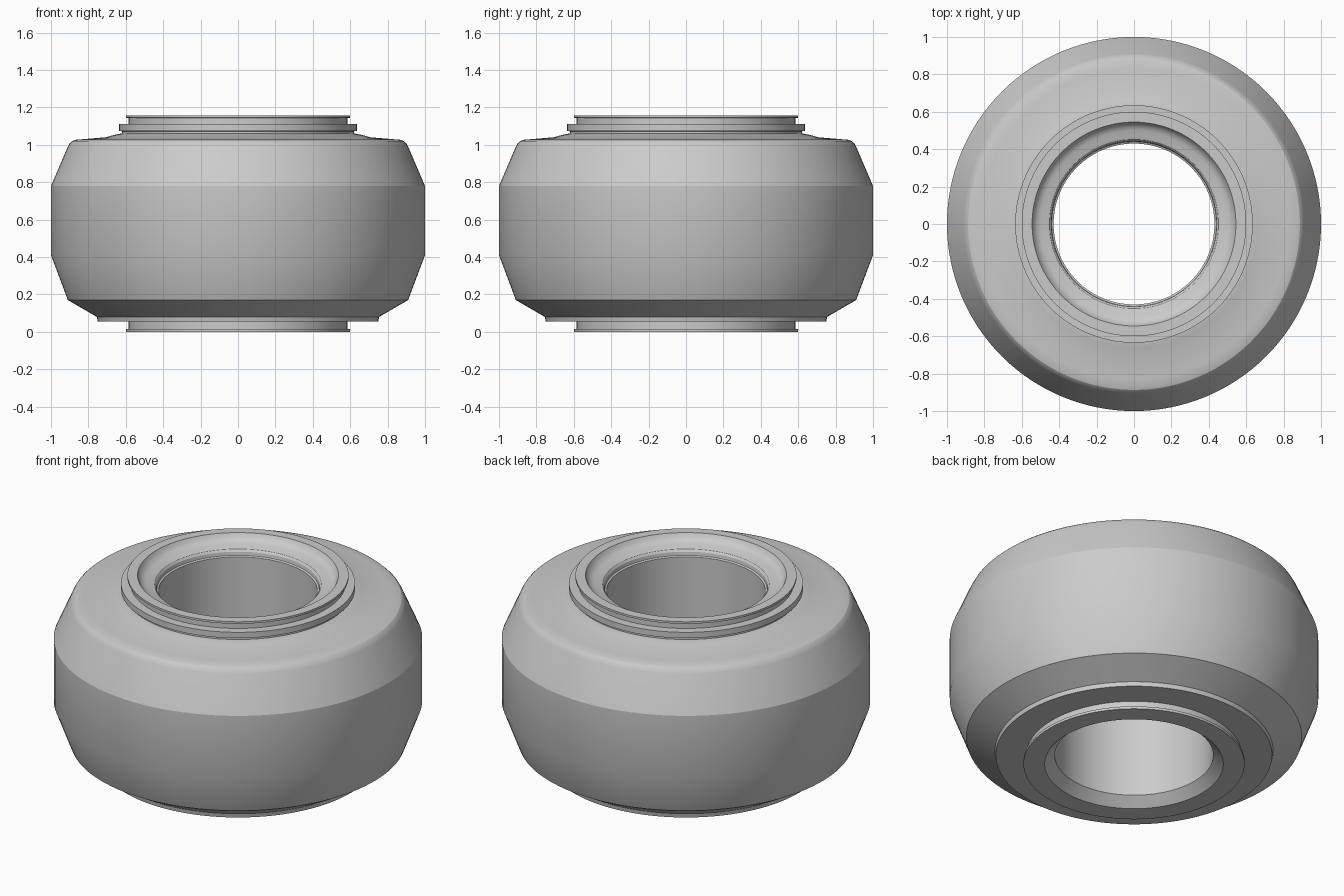
import bpy
import bmesh
from math import cos, sin, tau, radians

cube = bpy.data.objects.get("Cube")
if cube:
    bpy.data.objects.remove(cube, do_unlink=True)

SEGMENTS = 128

grey = bpy.data.materials.new("plain grey")
grey.use_nodes = True
grey.diffuse_color = (0.6, 0.6, 0.6, 1)
grey.node_tree.nodes["Principled BSDF"].inputs["Base Color"].default_value = grey.diffuse_color


def lathe(name, profile):
    """Turn a closed (radius, height) profile around the z axis."""
    bm = bmesh.new()
    rings = []
    for i in range(SEGMENTS):
        a = tau * i / SEGMENTS
        rings.append([bm.verts.new((r * cos(a), r * sin(a), z)) for r, z in profile])
    count = len(profile)
    for i, ring in enumerate(rings):
        after = rings[(i + 1) % SEGMENTS]
        for j in range(count):
            k = (j + 1) % count
            bm.faces.new((ring[j], after[j], after[k], ring[k]))
    bmesh.ops.recalc_face_normals(bm, faces=bm.faces)
    mesh = bpy.data.meshes.new(name)
    bm.to_mesh(mesh)
    bm.free()
    mesh.materials.append(grey)
    obj = bpy.data.objects.new(name, mesh)
    bpy.context.collection.objects.link(obj)
    bpy.ops.object.select_all(action="DESELECT")
    obj.select_set(True)
    bpy.context.view_layer.objects.active = obj
    bpy.ops.object.shade_smooth_by_angle(angle=radians(21))
    return obj


# Outer tyre: faceted tread, rounded top shoulder, stepped underside
lathe("tyre", [
    (0.57, 0.055), (0.75, 0.055), (0.755, 0.08), (0.91, 0.17),
    (1.0, 0.41), (1.0, 0.78), (0.91, 0.99), (0.90, 1.008),
    (0.887, 1.02), (0.865, 1.027), (0.83, 1.03), (0.71, 1.04),
    (0.66, 1.053), (0.625, 1.06), (0.57, 1.06),
])

# Retaining ring between the tyre and the rim lip
lathe("retaining_ring", [
    (0.57, 1.05), (0.62, 1.05), (0.62, 1.072), (0.635, 1.075),
    (0.635, 1.11), (0.57, 1.11),
])

# Wheel rim: hollow sleeve with a thin lip at each end
lathe("rim", [
    (0.485, 0), (0.60, 0), (0.60, 0.015), (0.585, 0.015),
    (0.585, 1.142), (0.60, 1.145), (0.60, 1.157), (0.545, 1.157),
    (0.535, 1.138), (0.52, 1.123), (0.50, 1.114), (0.47, 1.108),
    (0.452, 1.102), (0.443, 1.09), (0.44, 1.07), (0.43, 1.065),
    (0.43, 0.053),
])
